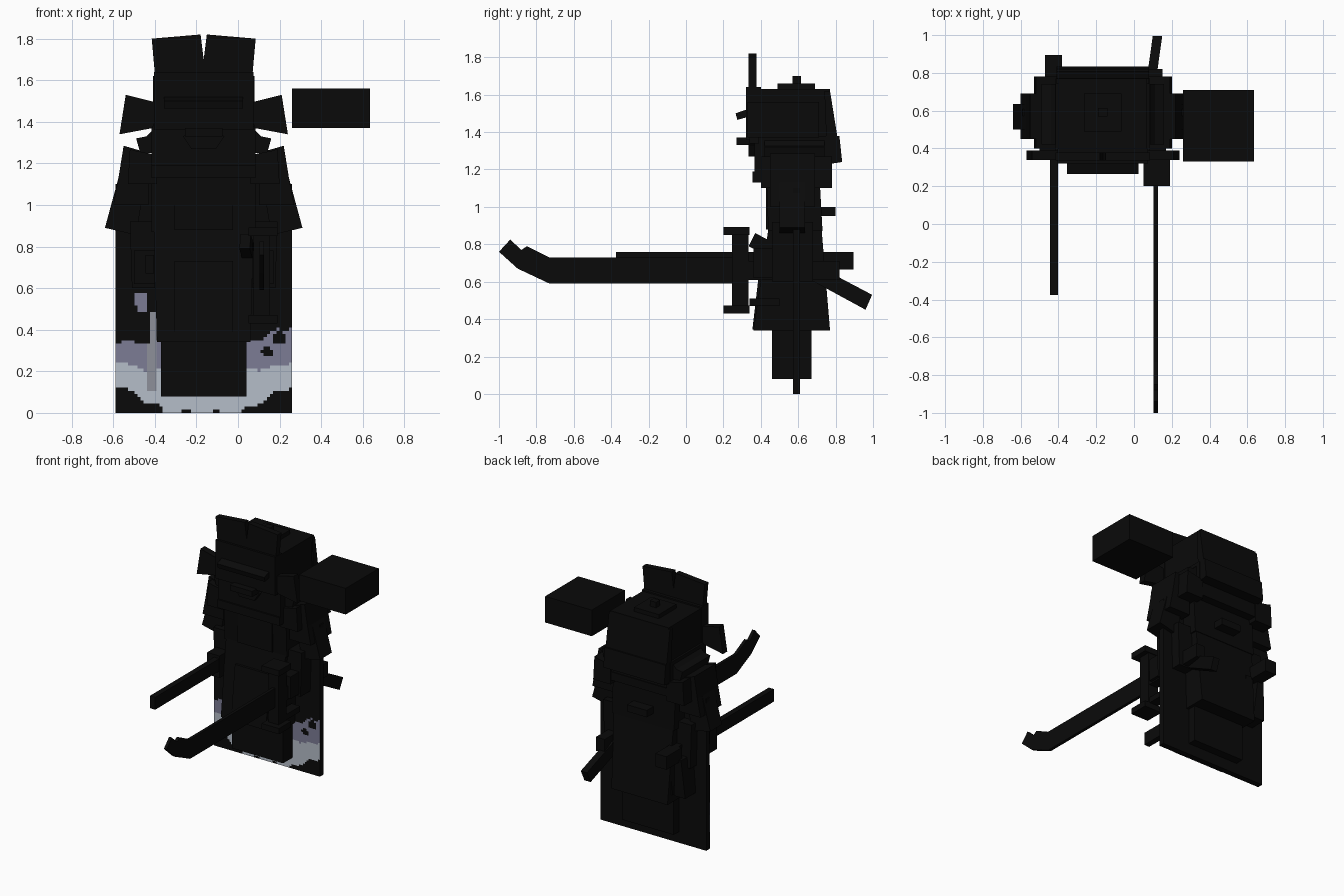
import bpy
import bmesh
import math

cube = bpy.data.objects.get("Cube")
if cube:
    bpy.data.objects.remove(cube, do_unlink=True)

CX = -0.165  # symmetry line of the figure


def material(name, rgb):
    m = bpy.data.materials.new(name)
    m.use_nodes = True
    m.diffuse_color = (*rgb, 1)
    m.node_tree.nodes["Principled BSDF"].inputs["Base Color"].default_value = (*rgb, 1)
    return m


black = material("black", (0.003, 0.003, 0.003))
lavender = material("dusty lavender", (0.2, 0.2, 0.3))
pale = material("pale blue grey", (0.46, 0.51, 0.58))
grey = material("mid grey", (0.27, 0.28, 0.32))


def finish(name, bm, mats=(black,)):
    bmesh.ops.recalc_face_normals(bm, faces=bm.faces)
    mesh = bpy.data.meshes.new(name)
    bm.to_mesh(mesh)
    bm.free()
    for m in mats:
        mesh.materials.append(m)
    ob = bpy.data.objects.new(name, mesh)
    bpy.context.collection.objects.link(ob)
    return ob


def loft(name, low, high):
    """Solid between two matching rings of points."""
    bm = bmesh.new()
    a = [bm.verts.new(p) for p in low]
    b = [bm.verts.new(p) for p in high]
    bm.faces.new(a)
    bm.faces.new(b)
    for i in range(len(a)):
        j = (i + 1) % len(a)
        bm.faces.new((a[i], a[j], b[j], b[i]))
    return finish(name, bm)


def block(name, x, y, z, top_x=None, top_y=None):
    def ring(u, v, h):
        return [(u[0], v[0], h), (u[1], v[0], h), (u[1], v[1], h), (u[0], v[1], h)]
    return loft(name, ring(x, y, z[0]), ring(top_x or x, top_y or y, z[1]))


def front_prism(name, outline, y):
    return loft(name, [(x, y[0], z) for x, z in outline], [(x, y[1], z) for x, z in outline])


def side_prism(name, outline, x, slant=0.0):
    return loft(name, [(x[0] + slant * (y - 1), y, z) for y, z in outline],
                [(x[1] + slant * (y - 1), y, z) for y, z in outline])


def pair(name, outline, y):
    """Front outline on the left, mirrored to the right."""
    front_prism("left_" + name, outline, y)
    front_prism("right_" + name, [(2 * CX - x, z) for x, z in outline], y)


def mid(half):
    return (CX - half, CX + half)


# Backing slab
block("backing_slab", (-0.59, 0.26), (0.572, 0.61), (0, 1.1))


# Stepped paint bands on the slab front
def paint(x, z):
    if -0.44 < x < -0.4 and 0.1 < z < 0.49:
        return 3 if z < 0.34 or x > -0.43 else 0
    if -0.5 < x < -0.44 and 0.48 < z < 0.58:
        return 1 if z > 0.52 or x > -0.48 else 0
    d = abs(x - CX)
    wave = 0.012 * math.sin(45 * x)
    floor = max(0, 0.5 * (d - 0.2)) + (0.02 if d > 0.2 else 0) + wave
    middle = 0.21 + max(0, 0.25 * (d - 0.28)) + wave * 0.5
    top = 0.34 + wave
    if x > CX:
        top += max(0, 0.4 * (d - 0.22))
    if math.hypot(x - 0.14, z - 0.29) < 0.025 or math.hypot(x - 0.2, z - 0.36) < 0.03:
        return 0
    if z < floor or z > top:
        return 0
    return 2 if z < middle else 1


bm = bmesh.new()
cols, rows = 56, 40
step = 0.85 / cols
verts = [[bm.verts.new((-0.59 + i * step, 0.569, j * step)) for i in range(cols + 1)]
         for j in range(rows + 1)]
for j in range(rows):
    for i in range(cols):
        f = bm.faces.new((verts[j][i], verts[j][i + 1], verts[j + 1][i + 1], verts[j + 1][i]))
        f.material_index = paint(-0.59 + (i + 0.5) * step, (j + 0.5) * step)
# Face the painted sheet forward
paint_sheet = finish("painted_sheet", bm, (black, lavender, pale, grey))
if paint_sheet.data.polygons[0].normal.y > 0:
    paint_sheet.data.flip_normals()

# Legs, skirt and torso
block("legs", mid(0.205), (0.46, 0.67), (0.08, 0.36))
block("skirt", mid(0.225), (0.36, 0.77), (0.34, 0.88), mid(0.24), (0.44, 0.725))
block("front_apron", mid(0.14), (0.355, 0.4), (0.345, 0.73), mid(0.14), (0.4, 0.45))
block("torso", mid(0.25), (0.44, 0.73), (0.87, 1.14), mid(0.25), (0.43, 0.715))
block("belly_panel", mid(0.14), (0.428, 0.46), (0.88, 1.11))
block("back_knot", mid(0.08), (0.7, 0.8), (0.95, 1.0))
block("collar", mid(0.25), (0.355, 0.775), (1.13, 1.19))
block("chest", mid(0.25), (0.365, 0.77), (1.18, 1.38))
front_prism("face_guard", [(CX - 0.1, 1.33), (CX - 0.06, 1.27), (CX + 0.06, 1.27),
                           (CX + 0.1, 1.33), (CX, 1.38)], (0.335, 0.4))
block("chin_brim", mid(0.09), (0.27, 0.37), (1.33, 1.37))

# Helmet with brim, neck guard and top knob
block("helmet", mid(0.235), (0.35, 0.77), (1.36, 1.63))
block("helmet_band", mid(0.24), (0.32, 0.4), (1.36, 1.64))
side_prism("helmet_brim", [(0.265, 1.5), (0.275, 1.465), (0.36, 1.49), (0.35, 1.53)], mid(0.19))
side_prism("neck_guard_upper", [(0.74, 1.62), (0.77, 1.62), (0.81, 1.37), (0.75, 1.37)], mid(0.245))
side_prism("neck_guard_lower", [(0.75, 1.38), (0.82, 1.38), (0.835, 1.24), (0.77, 1.23)], mid(0.245))
block("helmet_cap", mid(0.1), (0.49, 0.69), (1.62, 1.66))
block("helmet_knob", mid(0.025), (0.57, 0.615), (1.65, 1.7))

# Crest plates and side flaps
pair("crest_plate", [(-0.165, 1.52), (-0.165, 1.70), (-0.15, 1.82), (0.085, 1.80), (0.06, 1.52)],
     (0.335, 0.378))
pair("helmet_flap", [(0.05, 1.49), (0.21, 1.53), (0.24, 1.34), (0.08, 1.37)], (0.34, 0.39))
pair("cheek_guard", [(0.06, 1.38), (0.11, 1.33), (0.16, 1.32), (0.14, 1.25), (0.06, 1.25)],
     (0.42, 0.74))

# Arms
pair("shoulder", [(0.06, 1.24), (0.16, 1.26), (0.19, 1.27), (0.2, 1.1), (0.06, 1.1)], (0.4, 0.78))
pair("upper_arm", [(0.1, 1.25), (0.22, 1.285), (0.245, 1.13), (0.27, 1.0), (0.1, 1.0)],
     (0.45, 0.69))
pair("sleeve", [(0.12, 1.1), (0.245, 1.13), (0.31, 0.89), (0.16, 0.855)], (0.5, 0.635))
pair("forearm", [(0.07, 0.92), (0.19, 0.92), (0.18, 0.6), (0.07, 0.6)], (0.46, 0.68))
pair("hand", [(0.07, 0.78), (0.17, 0.78), (0.17, 0.62), (0.07, 0.62)], (0.36, 0.5))

# Block beside the head
block("floating_block", (0.26, 0.635), (0.33, 0.71), (1.37, 1.56))

# Sword
side_prism("sword_blade", [(0.3, 0.59), (-0.73, 0.59), (-0.9, 0.67), (-1, 0.76), (-0.94, 0.825),
                           (-0.88, 0.77), (-0.85, 0.79), (-0.73, 0.73), (0.3, 0.73)],
           (0.104, 0.126))
block("sword_guard", (0.075, 0.155), (0.245, 0.335), (0.44, 0.88))
for label, z in (("lower", 0.43), ("upper", 0.85)):
    block(label + "_guard_lip", (0.05, 0.19), (0.2, 0.34), (z, z + 0.042))
block("sword_grip", (0.08, 0.15), (0.33, 0.82), (0.61, 0.71))
block("scabbard_fitting", (0.08, 0.15), (0.34, 0.5), (0.47, 0.51))

# Slung scabbard
side_prism("scabbard", [(0.37, 0.86), (0.335, 0.79), (0.96, 0.45), (0.995, 0.53)],
           (0.1, 0.15), 0.14)

# Long rod weapon in the right hand
block("rod", (-0.445, -0.403), (-0.375, 0.8), (0.67, 0.76))
block("rod_butt", (-0.47, -0.38), (0.72, 0.895), (0.665, 0.76))
for label, x in (("outer", -0.46), ("inner", -0.36)):
    block(label + "_sash_tail", (x - 0.045, x + 0.045), (0.6, 0.73), (0.4, 0.68),
          (x - 0.025, x + 0.025), (0.6, 0.75))
